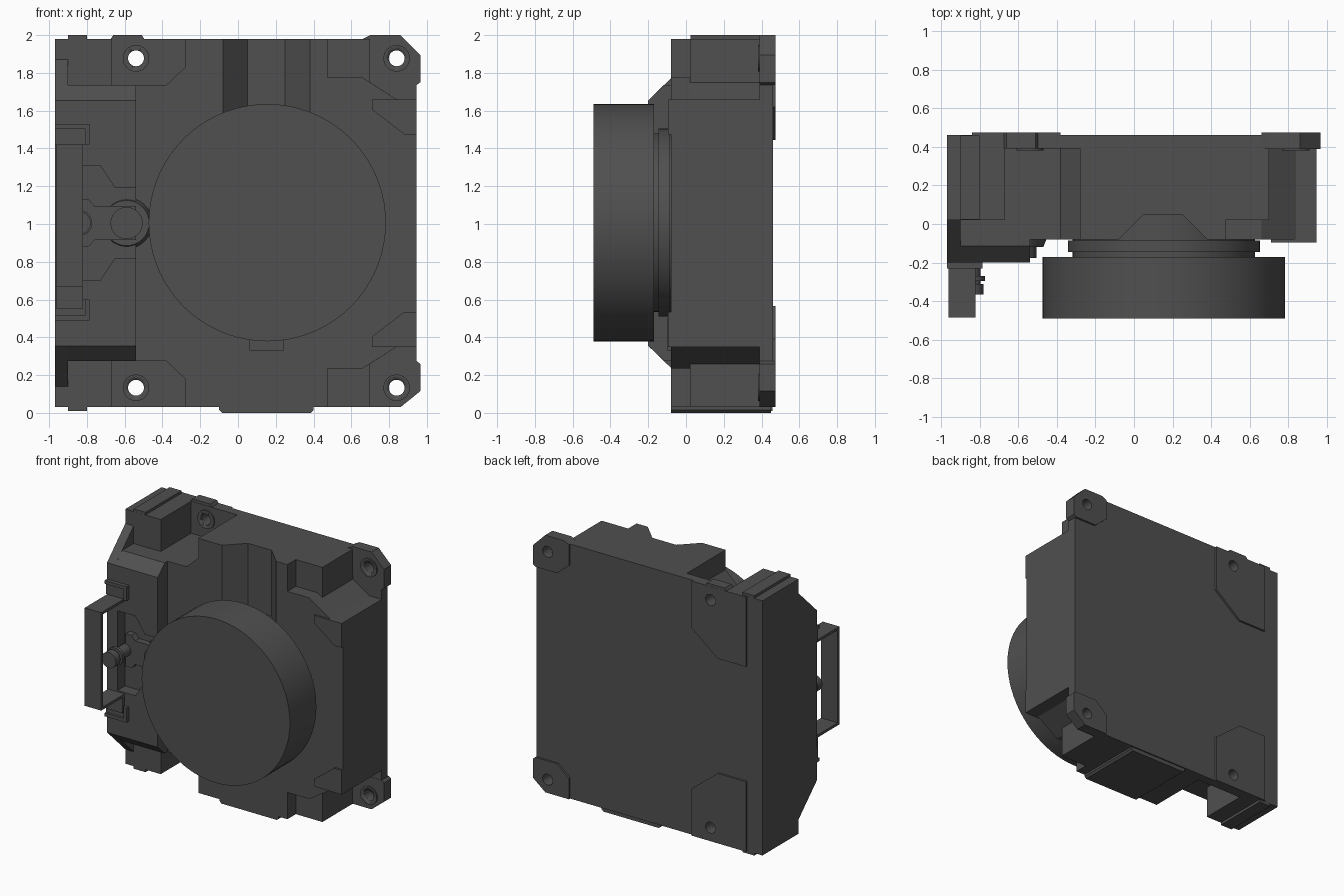
import bpy, bmesh, math
from mathutils import Matrix

cube = bpy.data.objects.get("Cube")
if cube:
    bpy.data.objects.remove(cube, do_unlink=True)

mat = bpy.data.materials.new("dark_grey")
mat.use_nodes = True
GREY = (0.08, 0.08, 0.08, 1)
mat.diffuse_color = GREY
mat.node_tree.nodes["Principled BSDF"].inputs["Base Color"].default_value = GREY

MID = 1.005  # height of the mirror plane


def flip(z):
    return 2 * MID - z


def mirrored(upper):
    """Close an upper-half outline with its reflection below the mid height."""
    return upper + [(a, flip(z)) for a, z in reversed(upper)]


def finish(bm, name):
    bmesh.ops.recalc_face_normals(bm, faces=bm.faces)
    mesh = bpy.data.meshes.new(name)
    bm.to_mesh(mesh)
    bm.free()
    mesh.materials.append(mat)
    ob = bpy.data.objects.new(name, mesh)
    bpy.context.collection.objects.link(ob)
    return ob


def prism(name, outline, lo, hi, axis="y"):
    """Extrude an (x, z) outline along y, a (y, z) outline along x, or (x, y) along z."""
    place = {"y": lambda a, b, d: (a, d, b),
             "x": lambda a, b, d: (d, a, b),
             "z": lambda a, b, d: (a, b, d)}[axis]
    bm = bmesh.new()
    ends = [[bm.verts.new(place(a, b, d)) for a, b in outline] for d in (lo, hi)]
    bm.faces.new(ends[0])
    bm.faces.new(ends[1])
    n = len(outline)
    for i in range(n):
        j = (i + 1) % n
        bm.faces.new((ends[0][i], ends[0][j], ends[1][j], ends[1][i]))
    return finish(bm, name)


def box(name, x0, x1, y0, y1, z0, z1):
    return prism(name, [(x0, z0), (x1, z0), (x1, z1), (x0, z1)], y0, y1)


def disc(name, x, z, r, y0, y1, r_front=None, sides=32):
    """Cylinder or cone along y, y0 being the front end."""
    bm = bmesh.new()
    bmesh.ops.create_cone(bm, cap_ends=True, segments=sides, radius1=r,
                          radius2=r if r_front is None else r_front, depth=y1 - y0,
                          matrix=Matrix.Translation((x, (y0 + y1) / 2, z))
                          @ Matrix.Rotation(math.pi / 2, 4, "X"))
    ob = finish(bm, name)
    bpy.ops.object.select_all(action="DESELECT")
    ob.select_set(True)
    bpy.context.view_layer.objects.active = ob
    bpy.ops.object.shade_smooth_by_angle(angle=math.radians(30))
    return ob


def cut(targets, cutter):
    cutter.hide_render = True
    for ob in targets:
        mod = ob.modifiers.new("cut", "BOOLEAN")
        mod.operation = "DIFFERENCE"
        mod.solver = "EXACT"
        mod.object = cutter
        bpy.context.view_layer.objects.active = ob
        bpy.ops.object.modifier_apply(modifier=mod.name)
    bpy.data.objects.remove(cutter, do_unlink=True)


# Housing: three stacked slabs with stepped corner pockets
back = prism("back_plate", mirrored([(-.97, 1.98), (.86, 1.98), (.945, 1.895)]), .39, .46)
pocket = [(-.38, 1.735), (-.28, 1.83), (-.28, 1.98)]
middle = prism("middle_housing", mirrored(
    [(-.97, 1.98), (-.67, 1.98), (-.67, 1.735)] + pocket +
    [(.70, 1.98), (.70, 1.75), (.84, 1.66), (.945, 1.66)]), .022, .39)
front = prism("front_housing", mirrored(
    [(-.54, 1.735)] + pocket +
    [(.475, 1.98), (.475, 1.775), (.66, 1.775), (.84, 1.66), (.945, 1.66)]), -.08, .022)

# Tapered channel in the top of the front
cut([middle, front], prism("channel_cutter", [(-.11, -.11), (.05, .05), (.25, .05), (.41, -.11)],
                           MID, 2.1, "z"))

# Side block with sloping ends and a connector recess
prism("side_block_edge", mirrored([(.022, 1.87), (-.2, 1.655)]), -.97, -.9, "x")
side = prism("side_block", mirrored([(.022, 1.735), (-.115, 1.735), (-.2, 1.655)]), -.9, -.54, "x")
cut([side], prism("recess_cutter", mirrored(
    [(-.88, 1.31), (-.73, 1.31), (-.65, 1.19), (-.5, 1.19)]), -.3, -.11))

# Rear mounting tabs, bosses and front corner plates, top and bottom
tabs = []
for place in ("upper", "lower"):
    up = place == "upper"

    def side_of(points):
        return [(x, z if up else max(flip(z), .03)) for x, z in points]

    tabs.append(prism(place + "_left_tab", side_of(
        [(.66, 1.98), (.70, 2), (.86, 2), (.965, 1.895), (.965, 1.75), (.945, 1.735),
         (.76, 1.735), (.66, 1.82)]), .388, .475))
    tabs.append(prism(place + "_right_tab", side_of(
        [(-.84, 1.98), (-.38, 1.98), (-.38, 1.62), (-.6, 1.445), (-.84, 1.445)]), .44, .475))
    prism(place + "_corner_plate", side_of(
        [(.71, 1.66), (.945, 1.66), (.945, 1.475), (.88, 1.475), (.71, 1.605)]), -.095, -.07)
    for x in (-.54, .84):
        tabs.append(disc(place + "_screw_boss", x, side_of([(x, 1.877)])[0][1], .07, .38, .4))
tabs.append(prism("top_tab_lip", [(-.68, 1.97), (-.66, 2), (-.51, 2), (-.49, 1.97)], .392, .474))
for x in (-.54, .84):
    for z in (1.877, flip(1.877)):
        cut([back] + tabs, disc("hole_cutter", x, z, .042, .3, .6))

# Ridges on the top and bottom edges
box("top_ridge", -.9, -.8, .023, .459, 1.9, 2)
box("bottom_ridge", -.9, -.8, .023, .459, .01, .1)
prism("bottom_pad", [(-.1, .05), (-.1, .015), (-.085, 0), (.385, 0), (.4, .015), (.4, .05)], -.079, .45)
box("front_tongue", .06, .24, -.1, -.07, .33, .5)

# Round drum on its stepped neck
CX = .155
disc("neck", CX, MID + .002, .473, -.18, .07, sides=64)
disc("neck_flange", CX, MID + .002, .498, -.145, -.085, sides=64)
disc("drum", CX, MID + .002, .628, -.49, -.17, sides=72)

# Connector in the recess
disc("connector_base", -.59, MID, .14, -.12, -.07, r_front=.12)
disc("connector_cap", -.59, MID, .085, -.175, -.1)
prism("connector_arm", mirrored([(-.84, 1.13), (-.79, 1.13), (-.76, 1.095), (-.54, 1.095)]), -.16, -.1)
disc("knob_stem", -.84, MID, .045, -.365, -.1)
disc("knob_tip", -.84, MID, .06, -.365, -.31)
disc("knob_collar", -.84, MID, .068, -.295, -.27)

# Bent strap handle and its feet
prism("handle", [(-.2, 1.42), (-.485, 1.42), (-.485, .67), (-.2, .67), (-.2, .69),
                 (-.465, .69), (-.465, 1.4), (-.2, 1.4)], -.96, -.82, "x")
for name, z0, z1, rail in (("upper", 1.42, 1.53, 1.505), ("lower", .49, .6, .49)):
    box(name + "_handle_foot", -.97, -.79, -.212, -.19, z0, z1)
    box(name + "_foot_rail", -.97, -.79, -.23, -.2, rail, rail + .025)
    box(name + "_foot_stop", -.81, -.785, -.23, -.2, z0, z1)
box("lower_handle_bend", -.96, -.82, -.225, -.2, .55, .68)
